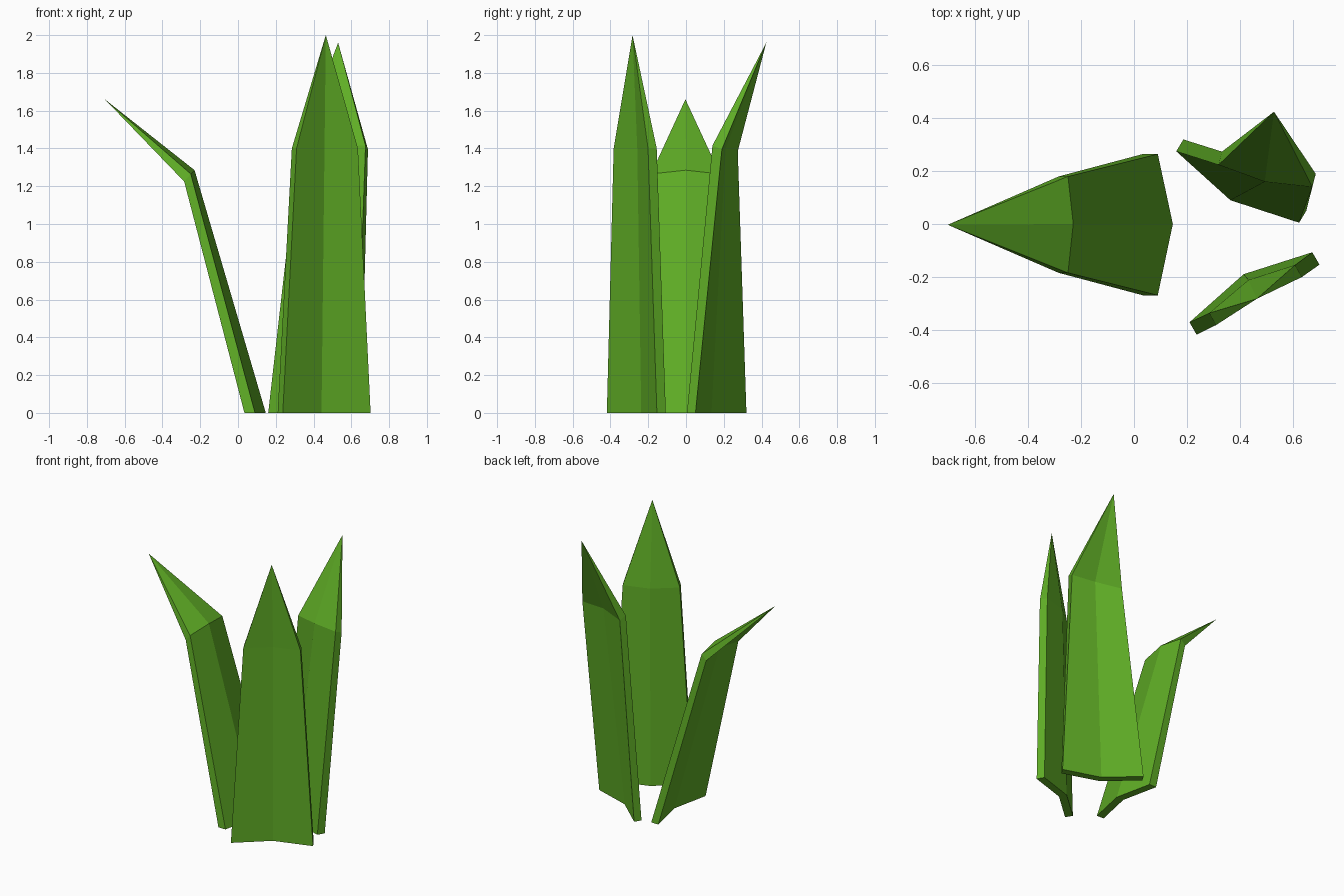
import bpy
import bmesh
from mathutils import Vector

default_cube = bpy.data.objects.get("Cube")
if default_cube:
    bpy.data.objects.remove(default_cube, do_unlink=True)

# Single leaf colour
leaf_green = bpy.data.materials.new("leaf green")
leaf_green.use_nodes = True
colour = (0.115, 0.42, 0.019, 1)
leaf_green.diffuse_color = colour
shader = next(n for n in leaf_green.node_tree.nodes if n.type == "BSDF_PRINCIPLED")
shader.inputs["Base Color"].default_value = colour


def cross_section(bm, inner_points, thickness):
    """Ring of a creased strip: inner side one way, outer side back again."""
    inner = [Vector(p) for p in inner_points]
    outer = [p + Vector(thickness) for p in reversed(inner)]
    return [bm.verts.new(p) for p in inner + outer]


def make_blade(name, base, base_thickness, bend, bend_thickness, tip):
    """Creased blade rising from its base to a bend, then closing to a point."""
    bm = bmesh.new()
    low = cross_section(bm, base, base_thickness)
    high = cross_section(bm, bend, bend_thickness)
    point = bm.verts.new(tip)
    count = len(low)
    for i in range(count):
        j = (i + 1) % count
        bm.faces.new((low[i], low[j], high[j], high[i]))
        bm.faces.new((high[i], high[j], point))
    # Underside, split along the crease
    bm.faces.new((low[0], low[1], low[4], low[5]))
    bm.faces.new((low[1], low[2], low[3], low[4]))
    bmesh.ops.recalc_face_normals(bm, faces=bm.faces[:])

    mesh = bpy.data.meshes.new(name)
    bm.to_mesh(mesh)
    bm.free()
    mesh.materials.append(leaf_green)
    blade = bpy.data.objects.new(name, mesh)
    bpy.context.collection.objects.link(blade)
    return blade


# Wide blade leaning out to the right
make_blade(
    "right_leaf_blade",
    base=[(0.09, -0.27, 0), (0.147, 0, 0), (0.09, 0.265, 0)],
    base_thickness=(-0.056, 0, 0),
    bend=[(-0.25, -0.185, 1.265), (-0.23, 0, 1.285), (-0.25, 0.18, 1.265)],
    bend_thickness=(-0.035, 0, -0.04),
    tip=(-0.705, -0.003, 1.66),
)

# Blade bending backwards
make_blade(
    "back_leaf_blade",
    base=[(0.16, 0.275, 0), (0.365, 0.09, 0), (0.625, 0.005, 0)],
    base_thickness=(0.027, 0.045, 0),
    bend=[(0.32, 0.224, 1.405), (0.495, 0.16, 1.42), (0.675, 0.14, 1.415)],
    bend_thickness=(0.013, 0.05, -0.02),
    tip=(0.53, 0.425, 1.96),
)

# Upright front blade
make_blade(
    "front_leaf_blade",
    base=[(0.21, -0.372, 0), (0.415, -0.19, 0), (0.675, -0.107, 0)],
    base_thickness=(0.027, -0.047, 0),
    bend=[(0.285, -0.337, 1.4), (0.433, -0.212, 1.4), (0.61, -0.155, 1.4)],
    bend_thickness=(0.025, -0.046, 0),
    tip=(0.465, -0.283, 2),
)
